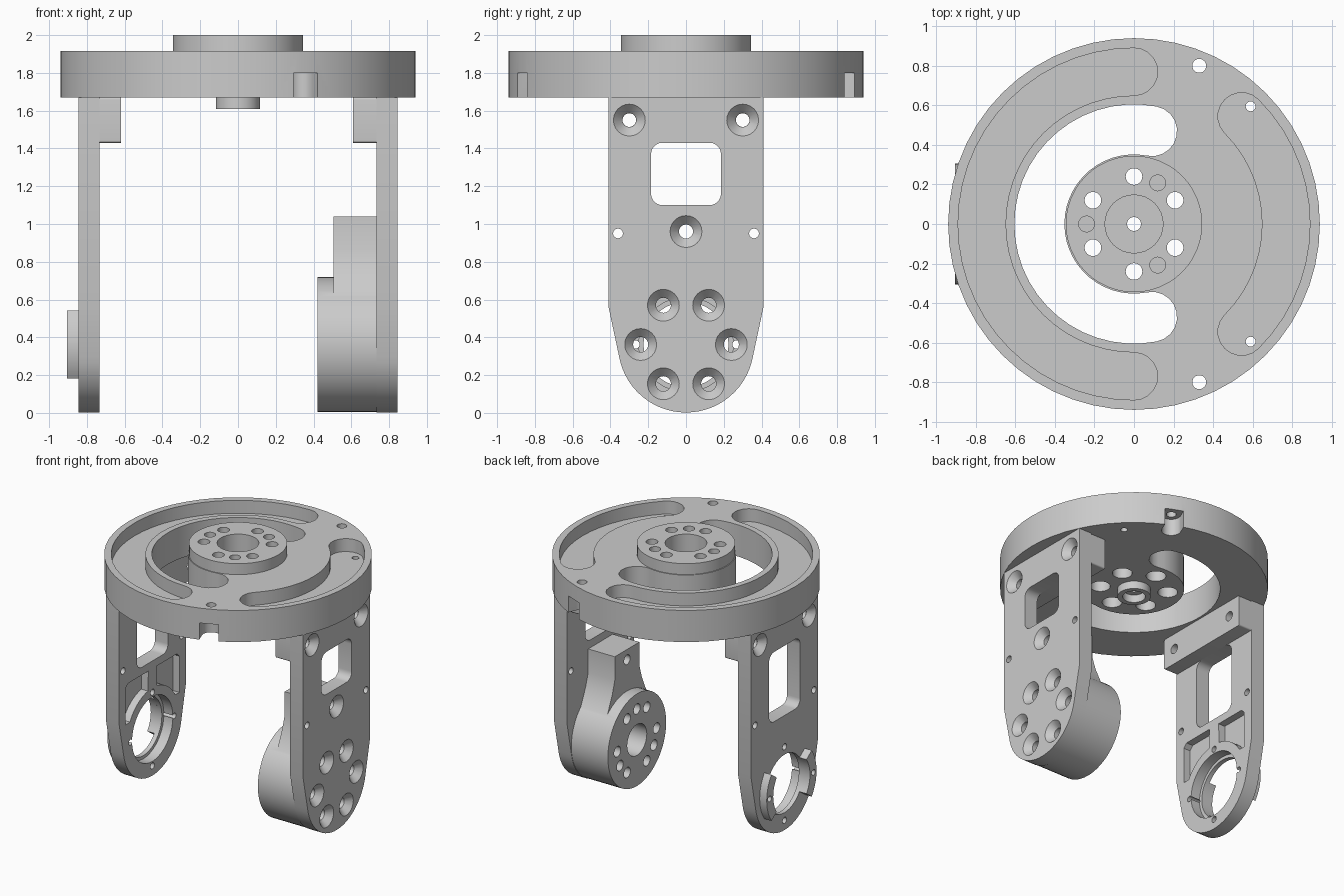
import bpy, bmesh
from math import sin, cos, radians, hypot, atan2, degrees

cube = bpy.data.objects.get("Cube")
if cube:
    bpy.data.objects.remove(cube, do_unlink=True)

grey = bpy.data.materials.new("machined_grey")
grey.use_nodes = True
colour = (0.6, 0.6, 0.6, 1)
grey.diffuse_color = colour
grey.node_tree.nodes["Principled BSDF"].inputs["Base Color"].default_value = colour


def arc(c, r, a0, a1, n):
    steps = [radians(a0 + (a1 - a0) * i / n) for i in range(n + 1)]
    return [(c[0] + r * cos(a), c[1] + r * sin(a)) for a in steps]


def circle(c, r, n=24):
    return arc(c, r, 0, 360, n)[:-1]


def curved_slot(r0, r1, a0, a1, n=28):
    """Ring segment with rounded ends."""
    mid, half = (r0 + r1) / 2, (r1 - r0) / 2
    end = arc((0, 0), mid, a0, a1, 1)
    return (arc((0, 0), r1, a0, a1, n)
            + arc(end[1], half, a1, a1 + 180, 10)[1:-1]
            + arc((0, 0), r0, a1, a0, n)
            + arc(end[0], half, a0 + 180, a0 + 360, 10)[1:-1])


def rounded_rect(y0, y1, z0, z1, r):
    corners = [(y1 - r, z1 - r), (y0 + r, z1 - r), (y0 + r, z0 + r), (y1 - r, z0 + r)]
    return [p for i, c in enumerate(corners) for p in arc(c, r, 90 * i, 90 * i + 90, 6)]


def prism(name, axis, pts, lo, hi, end_pts=None):
    """Extrude a profile along an axis, optionally tapering to a second one."""
    bm = bmesh.new()

    def ring(points, t):
        return [bm.verts.new((t, a, b) if axis == "x" else (a, b, t)) for a, b in points]
    low, high = ring(pts, lo), ring(end_pts or pts, hi)
    bm.faces.new(low[::-1])
    bm.faces.new(high)
    for i in range(len(low)):
        j = (i + 1) % len(low)
        bm.faces.new((low[i], low[j], high[j], high[i]))
    bmesh.ops.recalc_face_normals(bm, faces=bm.faces)
    mesh = bpy.data.meshes.new(name)
    bm.to_mesh(mesh)
    bm.free()
    mesh.materials.append(grey)
    ob = bpy.data.objects.new(name, mesh)
    bpy.context.collection.objects.link(ob)
    return ob


def combine(targets, tool, operation="DIFFERENCE"):
    for ob in targets:
        mod = ob.modifiers.new("combine", "BOOLEAN")
        mod.operation, mod.solver, mod.object = operation, "EXACT", tool
        bpy.context.view_layer.objects.active = ob
        bpy.ops.object.modifier_apply(modifier=mod.name)
    bpy.data.objects.remove(tool, do_unlink=True)


def cut(targets, axis, pts, lo, hi, end_pts=None):
    combine(targets, prism("cutter", axis, pts, lo, hi, end_pts))


def add(target, axis, pts, lo, hi):
    combine([target], prism("addition", axis, pts, lo, hi), "UNION")


O = (0, 0)
TOP, BASE, HUB_TOP = 1.915, 1.67, 2.0
bolt_angles = [30, 90, 150, 210, 270, 330]

# Turntable disc with hub and lower spigot
disc = prism("turntable_disc", "z", circle(O, 0.94, 56), BASE, TOP)
cut([disc], "z", curved_slot(0.352, 0.605, 79, 281), 1.5, 2.1)
cut([disc], "z", curved_slot(0.65, 0.89, 90, 270), TOP - 0.1, 2.1)
cut([disc], "z", curved_slot(0.65, 0.89, -45, 45, 14), TOP - 0.1, 2.1)
add(disc, "z", circle(O, 0.345, 48), BASE + 0.02, HUB_TOP)
add(disc, "z", circle(O, 0.117, 32), 1.61, BASE + 0.05)

# Hub bore and bolt circle
cut([disc], "z", circle(O, 0.147, 32), 1.76, 2.1)
cut([disc], "z", circle(O, 0.08), 1.5, BASE)
cut([disc], "z", circle(O, 0.035), 1.5, 2.1)
for a in bolt_angles:
    c = arc(O, 0.24, a, a, 1)[0]
    cut([disc], "z", circle(c, 0.042), 1.5, 2.1)
    cut([disc], "z", circle(c, 0.07), 1.5, 1.8)
for a in (60, 180, 300):
    cut([disc], "z", circle(arc(O, 0.24, a, a, 1)[0], 0.04), 1.9, 2.1)

# Rim holes and the open notches under them
for s in (-1, 1):
    c = (0.33, 0.8 * s)
    cut([disc], "z", circle((0.59, 0.595 * s), 0.025, 16), 1.5, 2.1)
    cut([disc], "z", circle(c, 0.035), 1.5, 2.1)
    out = degrees(atan2(c[1], c[0]))
    d = (c[0] / hypot(*c), c[1] / hypot(*c))
    back = arc(c, 0.068, out + 90, out + 270, 12)
    far = [(p[0] + 0.3 * d[0], p[1] + 0.3 * d[1]) for p in (back[-1], back[0])]
    cut([disc], "z", back + far, 1.5, 1.8)

# Legs with rounded feet, and the blocks that fix them to the disc
AXLE = (0, 0.362)
IN, OUT = 0.733, 0.845
outline = [(-0.41, BASE), (-0.41, 0.56)] + arc(AXLE, 0.36, 190, 350, 28) + [(0.41, 0.56), (0.41, BASE)]
motor_leg = prism("left_leg", "x", outline, IN, OUT)
bearing_leg = prism("right_leg", "x", outline, -OUT, -IN)
bar = rounded_rect(-0.41, 0.41, 1.43, BASE, 0.012)
left_block = prism("left_mounting_block", "x", bar, 0.61, IN)
right_block = prism("right_mounting_block", "x", bar, -IN, -0.62)


def countersink(leg, c, side):
    wide, narrow = circle(c, 0.092), circle(c, 0.037)
    cut([leg], "x", wide, side * (OUT + 0.008), side * (OUT - 0.05), narrow)


cut([motor_leg], "x", rounded_rect(-0.185, 0.185, 1.1, 1.43, 0.06), 0.5, 1)
cut([bearing_leg], "x", rounded_rect(-0.19, 0.19, 0.89, 1.43, 0.06), -1, -0.5)
for leg, block, side in ((motor_leg, left_block, 1), (bearing_leg, right_block, -1)):
    for s in (-1, 1):
        c = (0.3 * s, 1.55)
        cut([leg, block], "x", circle(c, 0.036), side * 0.4, side)
        countersink(leg, c, side)
        cut([leg], "x", circle((0.36 * s, 0.95), 0.026, 16), side * 0.4, side)

# Round drive housing with its flared neck
housing = prism("drive_housing", "x", circle(AXLE, 0.357, 48), 0.42, IN)
neck = [(-0.15, 1.04), (-0.15, 0.86), (-0.18, 0.76), (-0.27, 0.56),
        (0.27, 0.56), (0.18, 0.76), (0.15, 0.86), (0.15, 1.04)]
add(housing, "x", neck, 0.505, IN)
cut([housing], "x", circle(AXLE, 0.12, 32), 0.3, 0.66)
for a in range(0, 360, 60):
    c = arc(AXLE, 0.24, a, a, 1)[0]
    cut([motor_leg, housing], "x", circle(c, 0.04), 0.3, 1)
    countersink(motor_leg, c, 1)
for a in (90, 210, 330):
    cut([housing], "x", circle(arc(AXLE, 0.24, a, a, 1)[0], 0.04), 0.3, 0.52)
cut([motor_leg, housing], "x", circle((0, 0.96), 0.037), 0.3, 1)
countersink(motor_leg, (0, 0.96), 1)

# Bearing seat, weight-saving pockets and screw holes
cut([bearing_leg], "x", circle(AXLE, 0.25, 40), -0.81, -0.5)
cut([bearing_leg], "x", circle(AXLE, 0.225, 40), -1, -0.5)
pocket = [(0.05, 0.83), (0.3, 0.83), (0.33, 0.8), (0.33, 0.52)] + arc(AXLE, 0.32, 30, 80, 8)
for s in (-1, 1):
    cut([bearing_leg], "x", [(y * s, z) for y, z in pocket], -0.79, -0.5)
    cut([bearing_leg], "x", circle((0, AXLE[1] + 0.285 * s), 0.024, 16), -1, -0.5)

# Bearing retainers on the outer face
retainers = []
for name, a in (("back_retainer", 0), ("front_retainer", 180)):
    shape = arc(AXLE, 0.305, a - 36, a + 36, 10) + arc(AXLE, 0.225, a + 36, a - 36, 10)
    clip = prism(name, "x", shape, -0.905, -OUT)
    cut([clip, bearing_leg], "x", circle(arc(AXLE, 0.268, a, a, 1)[0], 0.022, 16), -1, -0.5)
    retainers.append(clip)

# Smooth the curved walls while keeping machined edges crisp
bpy.ops.object.select_all(action="DESELECT")
for ob in [disc, motor_leg, bearing_leg, left_block, right_block, housing] + retainers:
    ob.select_set(True)
bpy.context.view_layer.objects.active = disc
bpy.ops.object.shade_smooth_by_angle(angle=radians(30))
